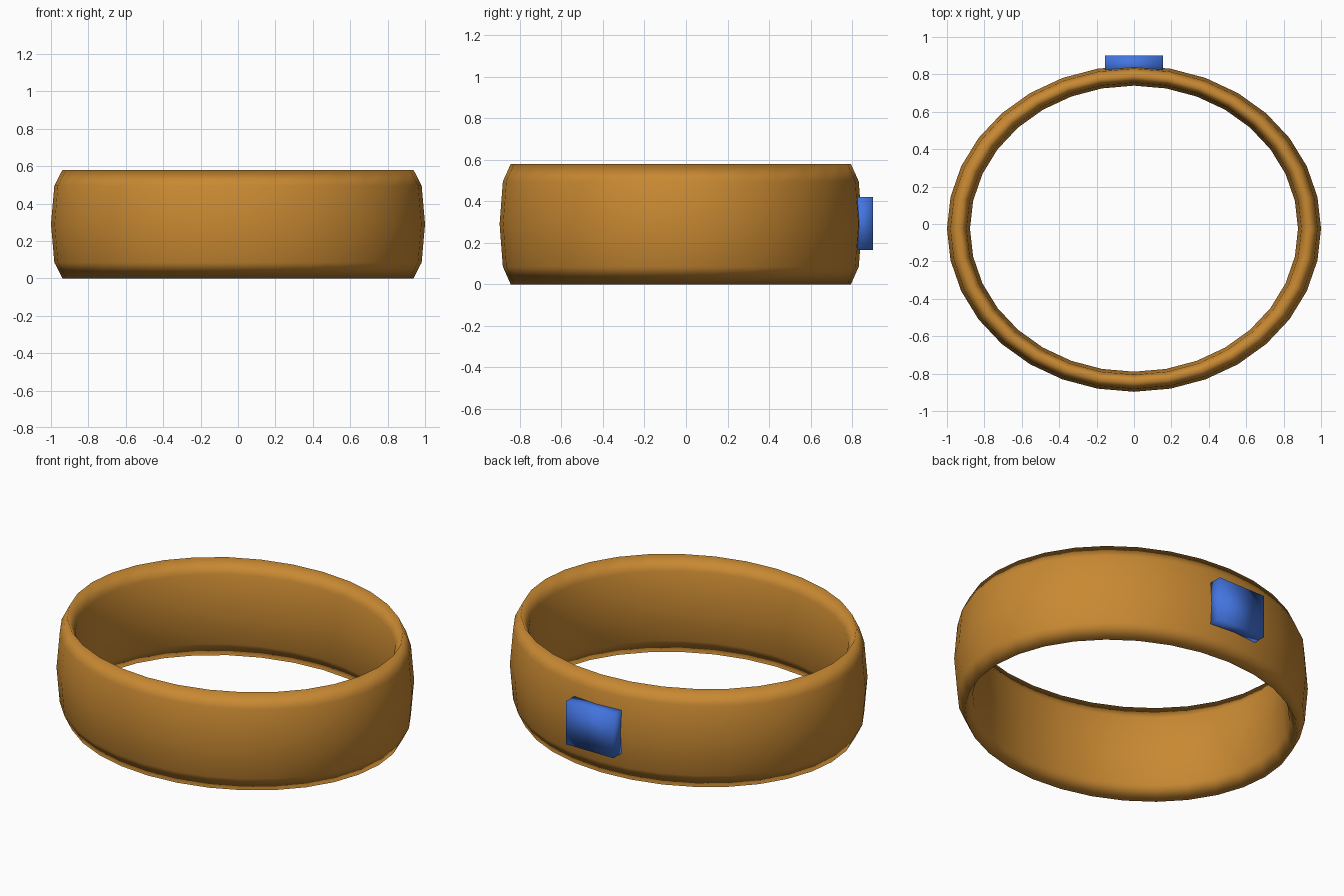
import bpy

if "Cube" in bpy.data.objects:
    bpy.data.objects.remove(bpy.data.objects["Cube"])


def material(name, color):
    mat = bpy.data.materials.new(name)
    mat.diffuse_color = (*color, 1.0)
    mat.use_nodes = True
    mat.node_tree.nodes["Principled BSDF"].inputs["Base Color"].default_value = mat.diffuse_color
    return mat


def finish(obj, name, mat):
    obj.name = name
    obj.data.materials.append(mat)
    bpy.ops.object.transform_apply(location=False, rotation=False, scale=True)
    bpy.ops.object.shade_smooth()


gold = material("warm gold", (0.58, 0.25, 0.032))
blue = material("blue", (0.056, 0.175, 0.74))

# Oval band: a torus stretched tall and narrowed front to back
MINOR = 0.0615
HALF_HEIGHT = 0.29
bpy.ops.mesh.primitive_torus_add(
    major_segments=32, minor_segments=8,
    major_radius=1 - MINOR, minor_radius=MINOR,
    location=(0, -0.025, HALF_HEIGHT))
band = bpy.context.object
band.scale = (1, 0.872, HALF_HEIGHT / MINOR)
finish(band, "band", gold)

# Small block set into the back of the band
bpy.ops.mesh.primitive_cube_add(size=1, location=(0, 0.85, 0.293))
block = bpy.context.object
block.scale = (0.31, 0.10, 0.255)
finish(block, "back_block", blue)
